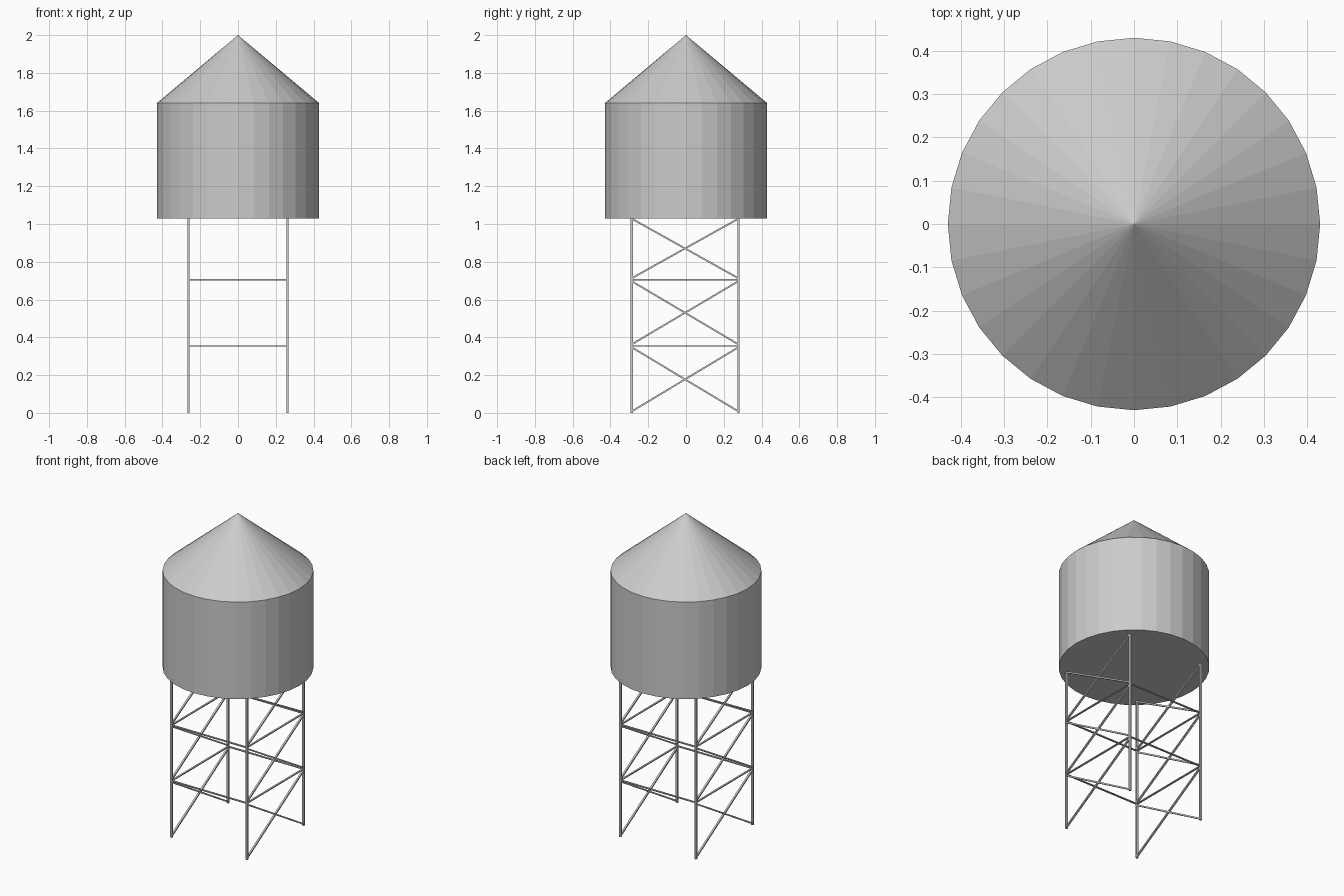
import bpy, math
from mathutils import Vector

if "Cube" in bpy.data.objects:
    bpy.data.objects.remove(bpy.data.objects["Cube"])

LEG_X, Y0, Y1 = 0.262, -0.287, 0.277
TANK_Z, EAVE_Z, R = 1.03, 1.64, 0.43
LEVELS = [0.0, 0.355, 0.705, TANK_Z]


def bar(name, a, b, w, h):
    """Box beam from a to b: w across (horizontal), h in the other direction."""
    a, b = Vector(a), Vector(b)
    d = (b - a).normalized()
    side = d.cross(Vector((0, 0, 1)))
    side = side.normalized() if side.length > 1e-4 else Vector((1, 0, 0))
    up = side.cross(d)
    vs = [p + side * sx * w / 2 + up * sz * h / 2
          for p in (a, b) for sx, sz in ((-1, -1), (1, -1), (1, 1), (-1, 1))]
    fs = [(3, 2, 1, 0), (4, 5, 6, 7)] + [(i, (i + 1) % 4, (i + 1) % 4 + 4, i + 4) for i in range(4)]
    me = bpy.data.meshes.new(name)
    me.from_pydata(vs, [], fs)
    ob = bpy.data.objects.new(name, me)
    bpy.context.collection.objects.link(ob)
    return ob


# tank body
bpy.ops.mesh.primitive_cylinder_add(vertices=32, radius=R, depth=EAVE_Z - TANK_Z,
                                    location=(0, 0, (EAVE_Z + TANK_Z) / 2))
bpy.context.object.name = "tank"

# conical roof
bpy.ops.mesh.primitive_cone_add(vertices=32, radius1=R, radius2=0, depth=2 - EAVE_Z,
                                location=(0, 0, (2 + EAVE_Z) / 2))
bpy.context.object.name = "roof"

# four legs
for x in (-LEG_X, LEG_X):
    for y in (Y0, Y1):
        bar("leg", (x, y, 0), (x, y, TANK_Z), 0.013, 0.011)

# horizontal braces around the frame at two levels
for z in LEVELS[1:3]:
    for y in (Y0, Y1):
        bar("cross_rail", (-LEG_X, y, z), (LEG_X, y, z), 0.011, 0.006)
    for x in (-LEG_X, LEG_X):
        bar("side_rail", (x, Y0, z), (x, Y1, z), 0.011, 0.006)

# crossed diagonals on the left and right faces
for lo, hi in zip(LEVELS, LEVELS[1:]):
    lo, hi = lo + 0.008, hi - 0.008 if hi < TANK_Z else hi - 0.002
    for x in (-LEG_X, LEG_X):
        bar("diagonal_up", (x, Y0, lo), (x, Y1, hi), 0.011, 0.009)
        bar("diagonal_down", (x, Y0, hi), (x, Y1, lo), 0.011, 0.009)
